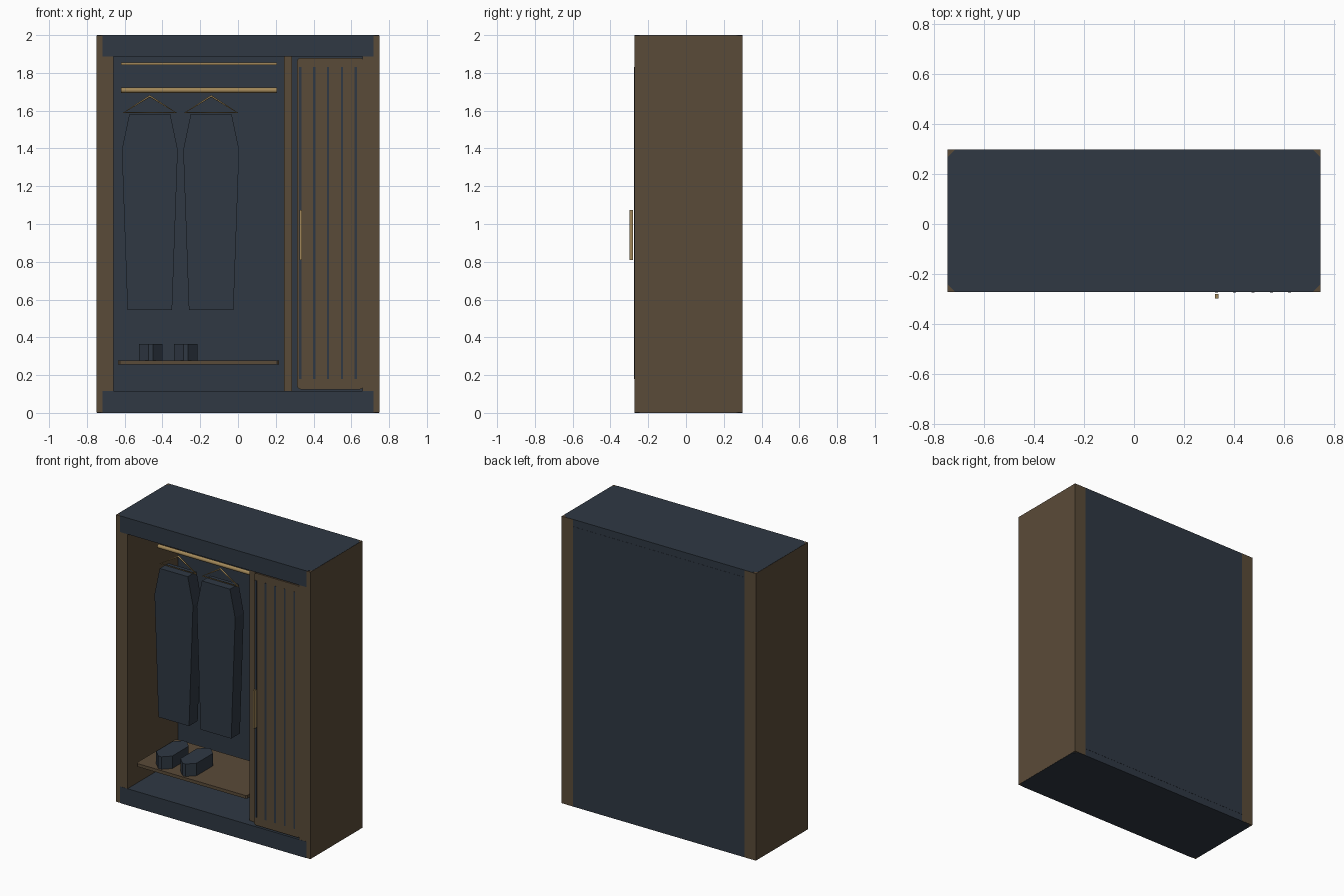
import bpy, bmesh
from mathutils import Vector

old = bpy.data.objects.get("Cube")
if old:
    bpy.data.objects.remove(old, do_unlink=True)


def material(name, rgb):
    m = bpy.data.materials.new(name)
    m.use_nodes = True
    m.diffuse_color = (*rgb, 1)
    bsdf = next(n for n in m.node_tree.nodes if n.type == 'BSDF_PRINCIPLED')
    bsdf.inputs["Base Color"].default_value = (*rgb, 1)
    return m


NAVY = material("dark navy", (0.029, 0.040, 0.057))
WOOD = material("brown wood", (0.102, 0.070, 0.040))
GOLD = material("brass", (0.36, 0.245, 0.10))


def finish(name, bm, mat):
    bmesh.ops.recalc_face_normals(bm, faces=bm.faces)
    mesh = bpy.data.meshes.new(name)
    bm.to_mesh(mesh)
    bm.free()
    mesh.materials.append(mat)
    ob = bpy.data.objects.new(name, mesh)
    bpy.context.collection.objects.link(ob)
    return ob


def box(name, mat, x, y, z, bevel=0, axis=2, segments=1):
    """Box from (low, high) ranges; bevels only the edges along one axis."""
    bm = bmesh.new()
    bmesh.ops.create_cube(bm, size=1)
    for v in bm.verts:
        v.co = Vector([a + (b - a) * (c + 0.5) for c, (a, b) in zip(v.co, (x, y, z))])
    if bevel:
        edges = [e for e in bm.edges
                 if abs((e.verts[0].co - e.verts[1].co).normalized()[axis]) > 0.9]
        bmesh.ops.bevel(bm, geom=edges, offset=bevel, segments=segments,
                        profile=0.5, affect='EDGES')
    return finish(name, bm, mat)


def prism(name, mat, outline, y):
    """Extrude an x-z outline through a y range."""
    bm = bmesh.new()
    face = bm.faces.new([bm.verts.new((px, y[0], pz)) for px, pz in outline])
    out = bmesh.ops.extrude_face_region(bm, geom=[face])
    moved = [g for g in out["geom"] if isinstance(g, bmesh.types.BMVert)]
    bmesh.ops.translate(bm, verts=moved, vec=(0, y[1] - y[0], 0))
    return finish(name, bm, mat)


def tube(name, mat, points, radius, cyclic=False):
    curve = bpy.data.curves.new(name, 'CURVE')
    curve.dimensions = '3D'
    curve.bevel_depth = radius
    curve.bevel_resolution = 2
    curve.use_fill_caps = True
    spline = curve.splines.new('POLY')
    spline.points.add(len(points) - 1)
    for p, co in zip(spline.points, points):
        p.co = (*co, 1)
    spline.use_cyclic_u = cyclic
    curve.materials.append(mat)
    ob = bpy.data.objects.new(name, curve)
    bpy.context.collection.objects.link(ob)
    return ob


FRONT, BACK = -0.272, 0.299

# carcass: side panels, chamfered base and top, back board, divider
for side, s in (("left", 1), ("right", -1)):
    box(side + "_side_panel", WOOD, sorted((s * 0.66, s * 0.748)), (FRONT, BACK), (0.001, 1.999))
for name, z in (("base", (0, 0.115)), ("top", (1.887, 2))):
    box(name, NAVY, (-0.747, 0.747), (FRONT - 0.001, BACK - 0.001), z, bevel=0.03)
box("back_board", NAVY, (-0.66, 0.66), (0.28, BACK), (0.05, 1.95))
box("divider", WOOD, (0.243, 0.286), (-0.22, 0.28), (0.115, 1.887))

# slatted door with dark grooves and a bar handle
box("door", WOOD, (0.312, 0.665), (FRONT, -0.235), (0.125, 1.88), bevel=0.02, axis=1, segments=3)
for i in range(5):
    gx = 0.33 + i * 0.0735
    box(f"door_groove_{i + 1}", NAVY, (gx - 0.006, gx + 0.006), (FRONT - 0.002, FRONT + 0.002), (0.18, 1.83))
box("door_handle", GOLD, (0.325, 0.338), (-0.299, -0.281), (0.81, 1.075))

# interior fittings
box("shelf", WOOD, (-0.635, 0.217), (-0.215, 0.225), (0.256, 0.278), bevel=0.01)
box("light_strip", GOLD, (-0.62, 0.207), (-0.06, -0.04), (1.843, 1.856))
tube("clothes_rail", GOLD, [(-0.62, 0.01, 1.708), (0.207, 0.01, 1.708)], 0.014)

# hangers with garments
for i, cx in enumerate((-0.467, -0.142), 1):
    tube(f"hanger_{i}", GOLD,
         [(cx - 0.138, 0.01, 1.59), (cx, 0.01, 1.677), (cx + 0.138, 0.01, 1.59)], 0.006, cyclic=True)
    half = [(0.108, 1.583), (0.148, 1.393), (0.118, 0.545)]
    outline = [(cx + w, z) for w, z in half] + [(cx - w, z) for w, z in reversed(half)]
    prism(f"garment_{i}", NAVY, outline, (-0.04, 0.055))

# shoes on the shelf
for i, cx in enumerate((-0.463, -0.276), 1):
    box(f"shoe_{i}", NAVY, (cx - 0.062, cx + 0.062), (-0.2, 0.08), (0.278, 0.365), bevel=0.05)
